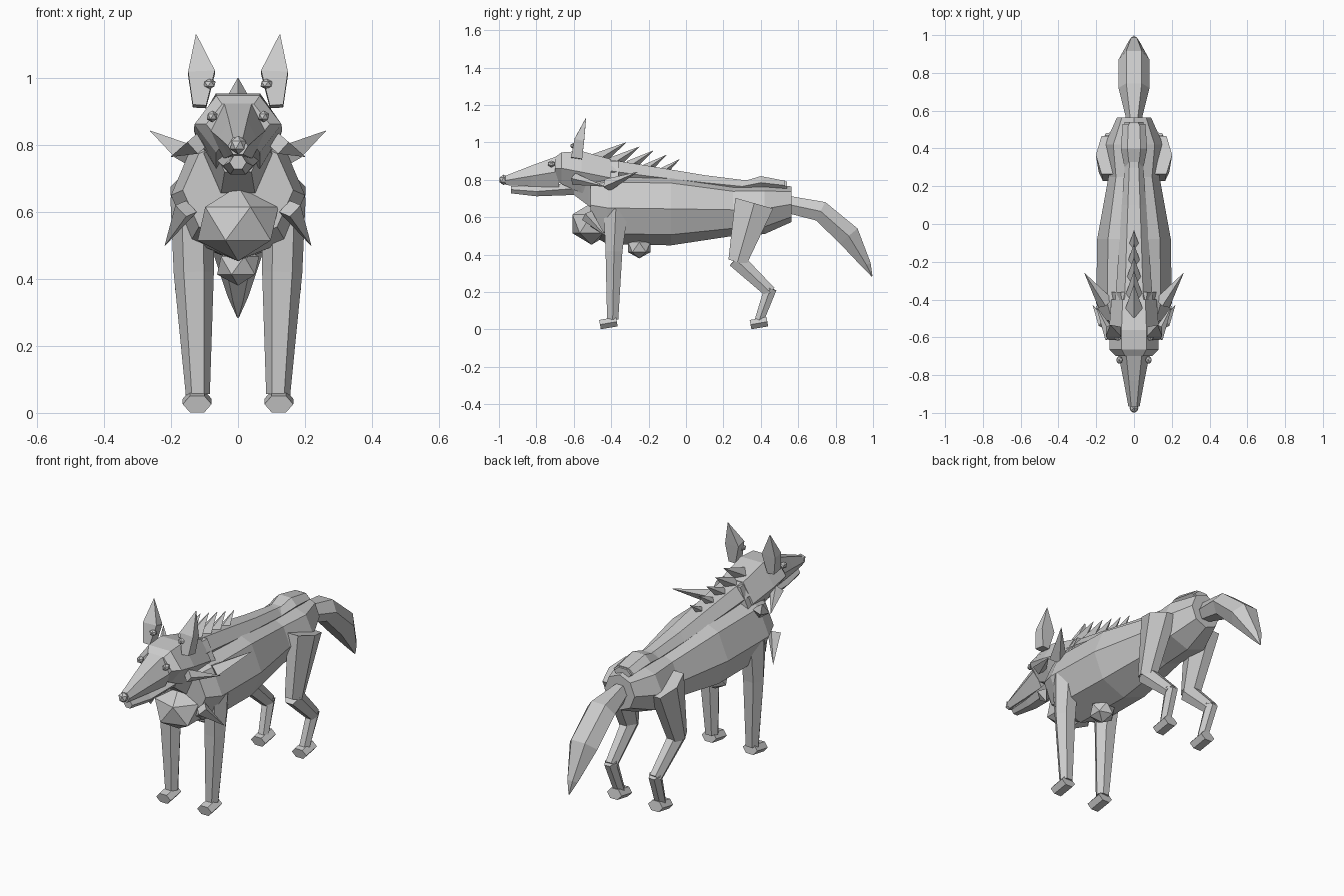
import bpy, bmesh, math
from mathutils import Vector


def finish(name, bm):
    bmesh.ops.recalc_face_normals(bm, faces=bm.faces)
    me = bpy.data.meshes.new(name)
    bm.to_mesh(me)
    bm.free()
    ob = bpy.data.objects.new(name, me)
    bpy.context.collection.objects.link(ob)
    return ob


def tube(name, pts, n=6, upright=False, flat_top=True):
    """Loft of n-sided rings; pts = (x, y, z, half width, half height)."""
    off = math.pi / n if flat_top else 0
    ang = [math.pi / 2 + off + 2 * math.pi * i / n for i in range(n)]
    mx = max(math.cos(a) for a in ang)
    mz = max(math.sin(a) for a in ang)
    prof = [(math.cos(a) / mx, math.sin(a) / mz) for a in ang]
    cs = [Vector(p[:3]) for p in pts]
    bm = bmesh.new()
    rings = []
    for i, p in enumerate(pts):
        t = (cs[min(i + 1, len(cs) - 1)] - cs[max(i - 1, 0)]).normalized()
        if upright:
            t = Vector((0, 1, 0))
        side = (Vector((1, 0, 0)) - t * t.x).normalized()
        up = side.cross(t)
        rings.append([bm.verts.new(cs[i] + side * u * p[3] + up * v * p[4]) for u, v in prof])
    for a, b in zip(rings, rings[1:]):
        for i in range(n):
            j = (i + 1) % n
            bm.faces.new((a[i], a[j], b[j], b[i]))
    bm.faces.new(rings[0])
    bm.faces.new(rings[-1])
    return finish(name, bm)


def spike(name, base, tip, rx, rz, n=4, flat_top=False):
    return tube(name, [(*base, rx, rz), (*tip, 0.001, 0.001)], n, False, flat_top)


def ball(name, c, s):
    bm = bmesh.new()
    bmesh.ops.create_icosphere(bm, subdivisions=1, radius=1)
    for v in bm.verts:
        v.co = Vector((v.co.x * s[0] + c[0], v.co.y * s[1] + c[1], v.co.z * s[2] + c[2]))
    return finish(name, bm)


# Torso, back ridge and rump
tube("torso", [(0, -.51, .665, .165, .155), (0, -.42, .65, .20, .195), (0, -.08, .645, .195, .195),
               (0, .25, .64, .135, .14), (0, .42, .645, .155, .135), (0, .565, .67, .09, .095)],
     8, True, False)
tube("back_ridge", [(0, -.42, .85, .10, .06), (0, -.2, .82, .085, .055), (0, .1, .785, .065, .04),
                    (0, .3, .765, .05, .035), (0, .54, .765, .05, .025)], 6, True)
tube("rump_plate", [(0, .3, .765, .05, .025), (0, .4, .785, .07, .035), (0, .53, .77, .06, .025)], 6, True)
ball("chest_ruff", (0, -.505, .565), (.135, .12, .112))
ball("belly_tuft", (0, -.25, .44), (.07, .07, .06))

# Neck, head, snout and jaw
tube("neck", [(0, -.60, .80, .08, .08), (0, -.52, .775, .10, .115), (0, -.36, .75, .14, .15)], 6, True)
tube("head", [(0, -.70, .862, .095, .06), (0, -.665, .862, .13, .085), (0, -.56, .842, .132, .112),
              (0, -.40, .81, .12, .10)], 6, True)
tube("snout", [(0, -.965, .797, .03, .025), (0, -.83, .82, .055, .055), (0, -.68, .845, .085, .085)], 6, True)
tube("jaw", [(0, -.935, .748, .025, .02), (0, -.80, .738, .045, .026), (0, -.58, .755, .065, .035)], 6, True)
ball("nose", (0, -.975, .80), (.026, .026, .028))

# Tail
tube("tail", [(0, .53, .672, .035, .045), (0, .72, .632, .082, .055), (0, .87, .50, .082, .062),
              (0, .965, .345, .03, .025), (0, .994, .285, .003, .003)], 6)

# Row of spines along the nape
for i in range(5):
    k = 1 - i * .1
    y = -.475 + i * .087
    spike("back_spine", (0, y, .905 - i * .016),
          (0, y + .155 * k, 1.0 - i * .0225), .055 * k, .04 * k)

# Parts on both sides
for s, tag in ((-1, "left"), (1, "right")):
    tube("ear_" + tag, [(s * .115, -.585, .915, .02, .03), (s * .109, -.57, 1.015, .04, .026),
                        (s * .125, -.535, 1.13, .001, .001)], 4)
    ball("brow_bead_" + tag, (s * .085, -.60, .982), (.02, .02, .016))
    ball("eye_" + tag, (s * .077, -.72, .885), (.018, .022, .018))
    # Fur tufts on cheek, shoulder and chest
    spike("cheek_tuft_" + tag, (s * .12, -.60, .805), (s * .20, -.435, .765), .035, .032)
    spike("mane_tuft_" + tag, (s * .15, -.42, .772), (s * .262, -.26, .842), .045, .035)
    spike("chest_tuft_" + tag, (s * .155, -.53, .61), (s * .218, -.43, .50), .035, .035)
    # Front leg
    tube("front_leg_" + tag, [(s * .137, -.375, .645, .065, .066), (s * .132, -.385, .42, .06, .045),
                              (s * .12, -.392, .055, .036, .03)], 6)
    tube("front_paw_" + tag, [(s * .122, -.46, .026, .043, .025), (s * .122, -.37, .042, .043, .026)], 6)
    # Hind leg
    tube("thigh_" + tag, [(s * .142, .365, .675, .06, .105), (s * .142, .275, .36, .045, .05)], 6)
    tube("shin_" + tag, [(s * .14, .265, .375, .043, .045), (s * .132, .45, .20, .033, .032)], 6)
    tube("hock_" + tag, [(s * .132, .452, .22, .032, .033), (s * .122, .39, .045, .03, .024)], 6)
    tube("hind_paw_" + tag, [(s * .122, .345, .026, .043, .025), (s * .122, .435, .042, .043, .026)], 6)
